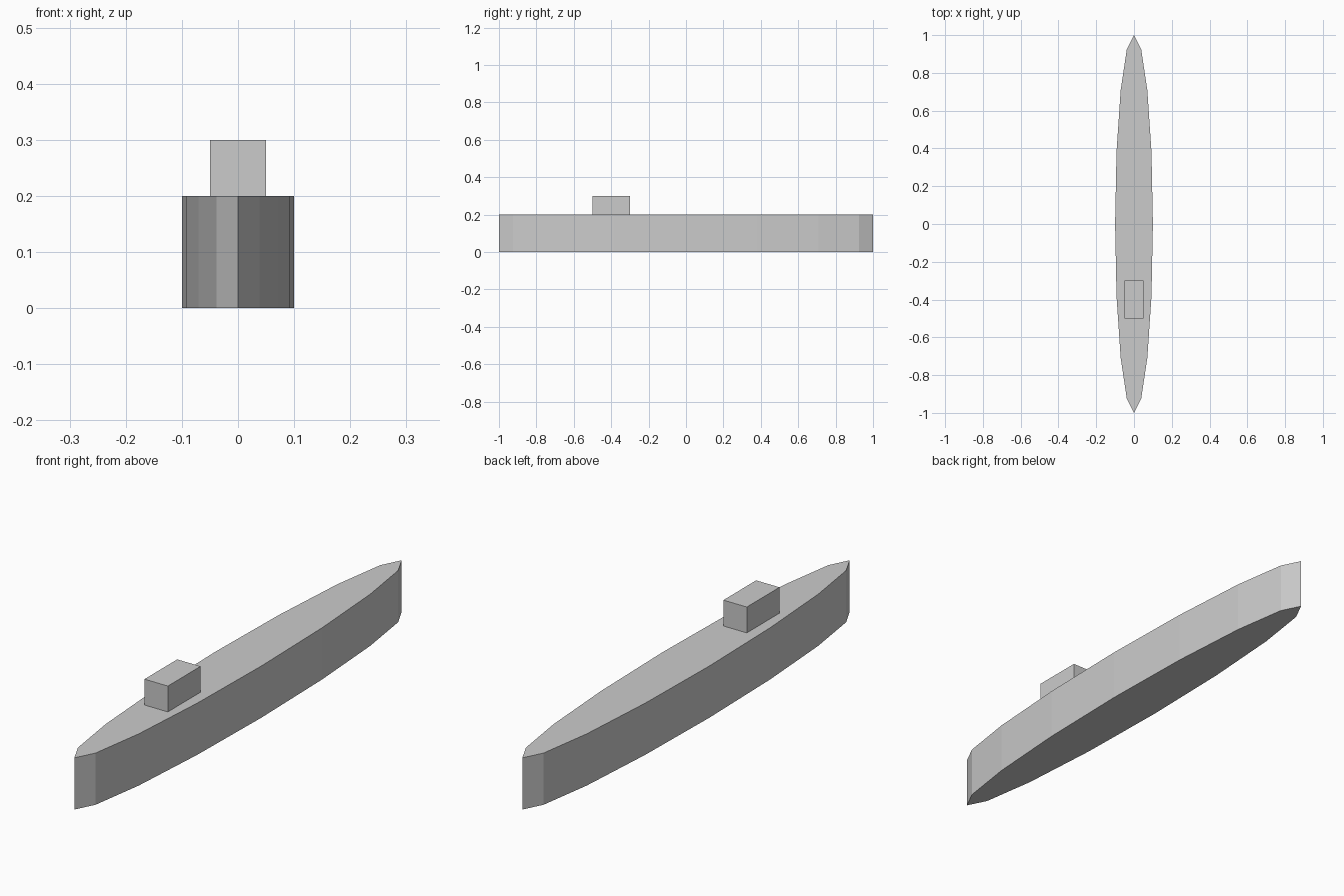
import bpy

if "Cube" in bpy.data.objects:
    bpy.data.objects.remove(bpy.data.objects["Cube"])

def finish(obj, name, scale):
    obj.name = name
    obj.scale = scale
    bpy.ops.object.transform_apply(location=False, rotation=False, scale=True)

# Hull: 16-sided cylinder stretched into a long ellipse
bpy.ops.mesh.primitive_cylinder_add(vertices=16, radius=1, depth=0.2, location=(0, 0, 0.1))
finish(bpy.context.object, "hull", (0.1, 1, 1))

# Cabin: box standing on the deck towards the front
bpy.ops.mesh.primitive_cube_add(size=1, location=(0, -0.4, 0.25))
finish(bpy.context.object, "cabin", (0.1, 0.2, 0.1))
